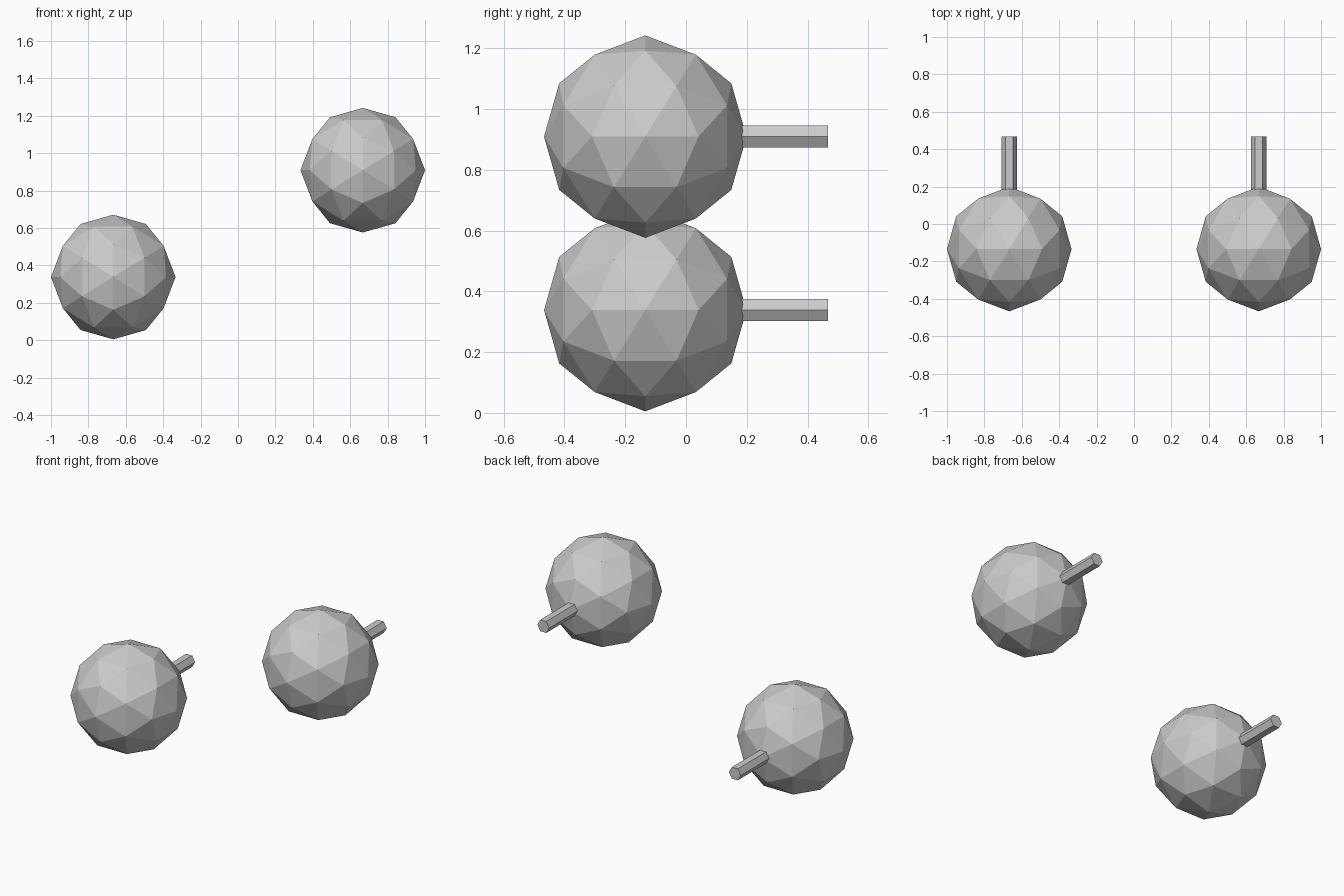
import bpy, bmesh, math
from mathutils import Vector, Matrix

if "Cube" in bpy.data.objects:
    bpy.data.objects.remove(bpy.data.objects["Cube"])

R = 0.333          # ball radius
CY = -0.134        # ball centre, y
PHI = (1 + math.sqrt(5)) / 2

grey = bpy.data.materials.new("plain grey")
grey.diffuse_color = (0.6, 0.6, 0.6, 1)
grey.use_nodes = True
grey.node_tree.nodes["Principled BSDF"].inputs["Base Color"].default_value = grey.diffuse_color


def finish(bm, name):
    bmesh.ops.recalc_face_normals(bm, faces=bm.faces[:])
    mesh = bpy.data.meshes.new(name)
    bm.to_mesh(mesh)
    bm.free()
    mesh.materials.append(grey)
    bpy.context.collection.objects.link(bpy.data.objects.new(name, mesh))


def ball(name, centre):
    # 80-sided ball: icosahedron corners plus edge midpoints, pushed to the sphere
    corners = []
    for a in (-1, 1):
        for b in (-PHI, PHI):
            corners += [Vector((a, 0, b)), Vector((b, a, 0)), Vector((0, b, a))]
    mids = [p + q for i, p in enumerate(corners) for q in corners[:i]
            if (p - q).length < 2.1]
    bm = bmesh.new()
    for p in corners + mids:
        bm.verts.new(centre + p.normalized() * R)
    bmesh.ops.convex_hull(bm, input=bm.verts[:])
    finish(bm, name)


def peg(name, centre):
    # six-sided rod along y, sunk slightly into the back of the ball
    y0, y1 = 0.12, 0.467
    bm = bmesh.new()
    bmesh.ops.create_cone(bm, cap_ends=True, segments=6,
                          radius1=0.0415, radius2=0.0415, depth=y1 - y0)
    # corners point to +-x, flats face up and down
    turn = Matrix.Rotation(math.radians(90), 4, 'X') @ Matrix.Rotation(math.radians(30), 4, 'Z')
    bm.transform(Matrix.Translation((centre.x, (y0 + y1) / 2, centre.z)) @ turn)
    finish(bm, name)


for side, x, z in (("left", -0.667, 0.338), ("right", 0.667, 0.909)):
    c = Vector((x, CY, z))
    ball(side + "_ball", c)
    peg(side + "_peg", c)
